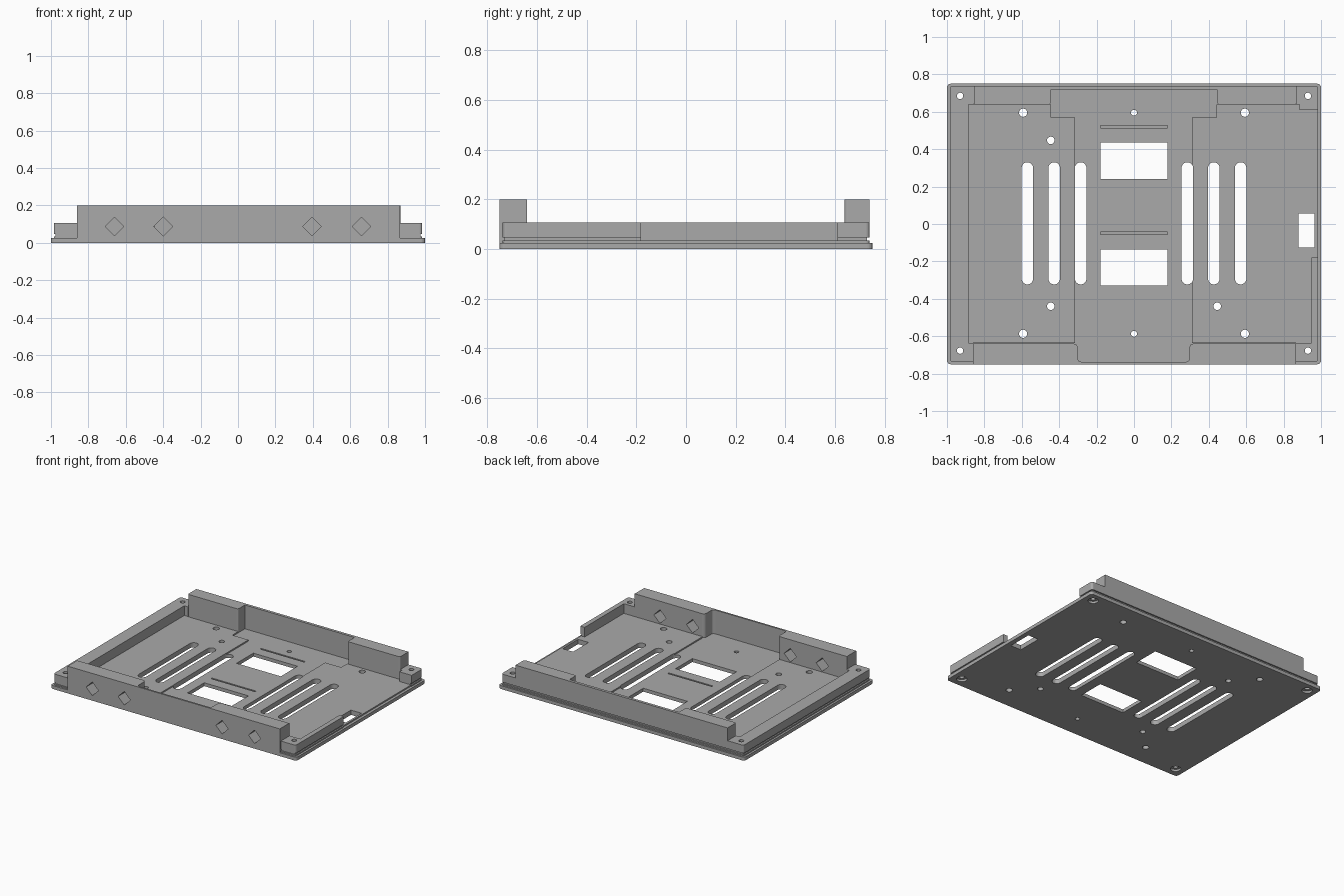
import bpy, bmesh, math
from mathutils import Matrix

if "Cube" in bpy.data.objects:
    bpy.data.objects.remove(bpy.data.objects["Cube"], do_unlink=True)

grey = bpy.data.materials.new("plain grey")
grey.use_nodes = True
COLOUR = (0.4, 0.4, 0.4, 1)
grey.diffuse_color = COLOUR
grey.node_tree.nodes["Principled BSDF"].inputs["Base Color"].default_value = COLOUR


def rect(x0, x1, y0, y1):
    return [(x0, y0), (x1, y0), (x1, y1), (x0, y1)]


def circle(x, y, r, n=24):
    return [(x + r * math.cos(2 * math.pi * i / n), y + r * math.sin(2 * math.pi * i / n))
            for i in range(n)]


def slot(x, y0, y1, r, n=12):
    arc = [(r * math.cos(math.pi * i / n), r * math.sin(math.pi * i / n)) for i in range(n + 1)]
    return [(x + a, y1 - r + b) for a, b in arc] + [(x - a, y0 + r - b) for a, b in arc]


def prisms(name, shapes, radius=0, corners=(), upright=False):
    """One object made of extruded outlines: (points, z0, z1)."""
    bm = bmesh.new()
    for pts, z0, z1 in shapes:
        low = [bm.verts.new((x, y, z0)) for x, y in pts]
        high = [bm.verts.new((x, y, z1)) for x, y in pts]
        bm.faces.new(low[::-1])
        bm.faces.new(high)
        for i in range(len(pts)):
            j = (i + 1) % len(pts)
            bm.faces.new((low[i], low[j], high[j], high[i]))
        if radius:
            edges = [bm.edges.get((low[i], high[i])) for i in corners]
            bmesh.ops.bevel(bm, geom=edges, offset=radius, segments=4,
                            profile=0.5, affect='EDGES')
    if upright:
        bm.transform(Matrix.Rotation(math.pi / 2, 4, 'X'))
    bmesh.ops.recalc_face_normals(bm, faces=bm.faces)
    mesh = bpy.data.meshes.new(name)
    bm.to_mesh(mesh)
    bm.free()
    obj = bpy.data.objects.new(name, mesh)
    bpy.context.scene.collection.objects.link(obj)
    return obj


def cut(obj, *cutters):
    for c in cutters:
        mod = obj.modifiers.new("cut", 'BOOLEAN')
        mod.operation = 'DIFFERENCE'
        mod.solver = 'EXACT'
        mod.object = c
    deps = bpy.context.evaluated_depsgraph_get()
    mesh = bpy.data.meshes.new_from_object(obj.evaluated_get(deps))
    obj.modifiers.clear()
    obj.data = mesh


# Cutters: vent slots, windows, screw holes and shallow grooves
corner_spots = [(x, y) for x in (-0.93, 0.93) for y in (-0.677, 0.685)]
outlines = [slot(s * x, -0.323, 0.33, 0.031) for s in (-1, 1) for x in (0.285, 0.427, 0.57)]
outlines += [rect(-0.18, 0.18, 0.24, 0.435), rect(-0.18, 0.18, -0.33, -0.135),
             rect(0.88, 0.965, -0.125, 0.055)]
outlines += [circle(x, y, 0.022) for x in (-0.593, 0.593) for y in (-0.587, 0.595)]
outlines += [circle(0, y, 0.016) for y in (-0.587, 0.595)]
outlines += [circle(x, y, 0.02) for x, y in ((-0.445, 0.447), (-0.445, -0.44), (0.445, -0.44))]
outlines += [circle(x, y, 0.017) for x, y in corner_spots]
holes = prisms("hole_cutter", [(o, -0.1, 0.4) for o in outlines]
               + [(rect(-0.18, 0.18, y, y + 0.012), 0.012, 0.4) for y in (-0.056, 0.514)])
screw_seats = prisms("screw_seat_cutter",
                     [(circle(x, y, 0.035), -0.1, 0.016) for x, y in corner_spots])
groove = prisms("groove_cutter", [([
    (-0.86, -0.9), (-1.1, -0.9), (-1.1, 0.9), (1.1, 0.9), (1.1, -0.9), (0.865, -0.9),
    (0.865, -0.73), (0.975, -0.73), (0.975, 0.728), (-0.975, 0.728),
    (-0.975, -0.73), (-0.86, -0.73)], 0.034, 0.047)])
diamonds = prisms("diamond_cutter", [(circle(x, 0.087, 0.05, 4), 0.6, 0.9)
                                     for x in (-0.66, -0.4, 0.395, 0.66)], upright=True)

# Base plate and raised floor pads on both sides of the centre channel
plate = prisms("base_plate", [(rect(-1, 1, -0.75, 0.75), 0, 0.025)], 0.02, range(4))
left_pad = prisms("floor_pad_right", [([
    (-0.885, -0.635), (-0.315, -0.635), (-0.315, 0.57), (-0.445, 0.57),
    (-0.445, 0.64), (-0.885, 0.64)], 0.025, 0.035)])
right_pad = prisms("floor_pad_left", [([
    (0.31, -0.635), (0.95, -0.635), (0.95, -0.18), (0.98, -0.18), (0.98, 0.61),
    (0.885, 0.61), (0.885, 0.64), (0.44, 0.64), (0.44, 0.57), (0.31, 0.57)], 0.025, 0.035)])

# Low side walls and corner post
side_wall = prisms("right_side_wall", [([
    (-0.985, -0.737), (-0.86, -0.737), (-0.86, -0.635), (-0.885, -0.635), (-0.885, 0.64),
    (-0.855, 0.64), (-0.855, 0.738), (-0.985, 0.738)], 0.025, 0.106)], 0.015, (0, 7))
short_wall = prisms("left_short_wall", [([
    (0.865, -0.737), (0.985, -0.737), (0.985, -0.18), (0.95, -0.18),
    (0.95, -0.635), (0.865, -0.635)], 0.025, 0.106)], 0.015, (1,))
post = prisms("back_corner_post", [([
    (0.87, 0.64), (0.885, 0.64), (0.885, 0.61), (0.985, 0.61),
    (0.985, 0.738), (0.87, 0.738)], 0.025, 0.106)], 0.015, (4,))

# Tall front and back walls, each thinner in the middle
front_wall = prisms("front_wall", [([
    (-0.86, -0.75), (0.865, -0.75), (0.865, -0.64), (0.297, -0.64), (0.297, -0.737),
    (-0.302, -0.737), (-0.302, -0.64), (-0.86, -0.64)], 0.025, 0.2)], 0.02, (3, 4, 5, 6))
back_wall = prisms("back_wall", [([
    (-0.855, 0.638), (-0.446, 0.638), (-0.446, 0.717), (0.446, 0.717), (0.446, 0.638),
    (0.87, 0.638), (0.87, 0.738), (-0.855, 0.738)], 0.025, 0.2)], 0.012, (0, 1, 4, 5))

cut(plate, holes, screw_seats)
for pad in (left_pad, right_pad):
    cut(pad, holes)
for wall in (side_wall, short_wall, post):
    cut(wall, holes, groove)
cut(front_wall, diamonds)
cut(back_wall, groove)

for cutter in (holes, screw_seats, groove, diamonds):
    bpy.data.objects.remove(cutter, do_unlink=True)

for obj in (plate, left_pad, right_pad, side_wall, short_wall, post, front_wall, back_wall):
    obj.data.materials.clear()
    obj.data.materials.append(grey)
